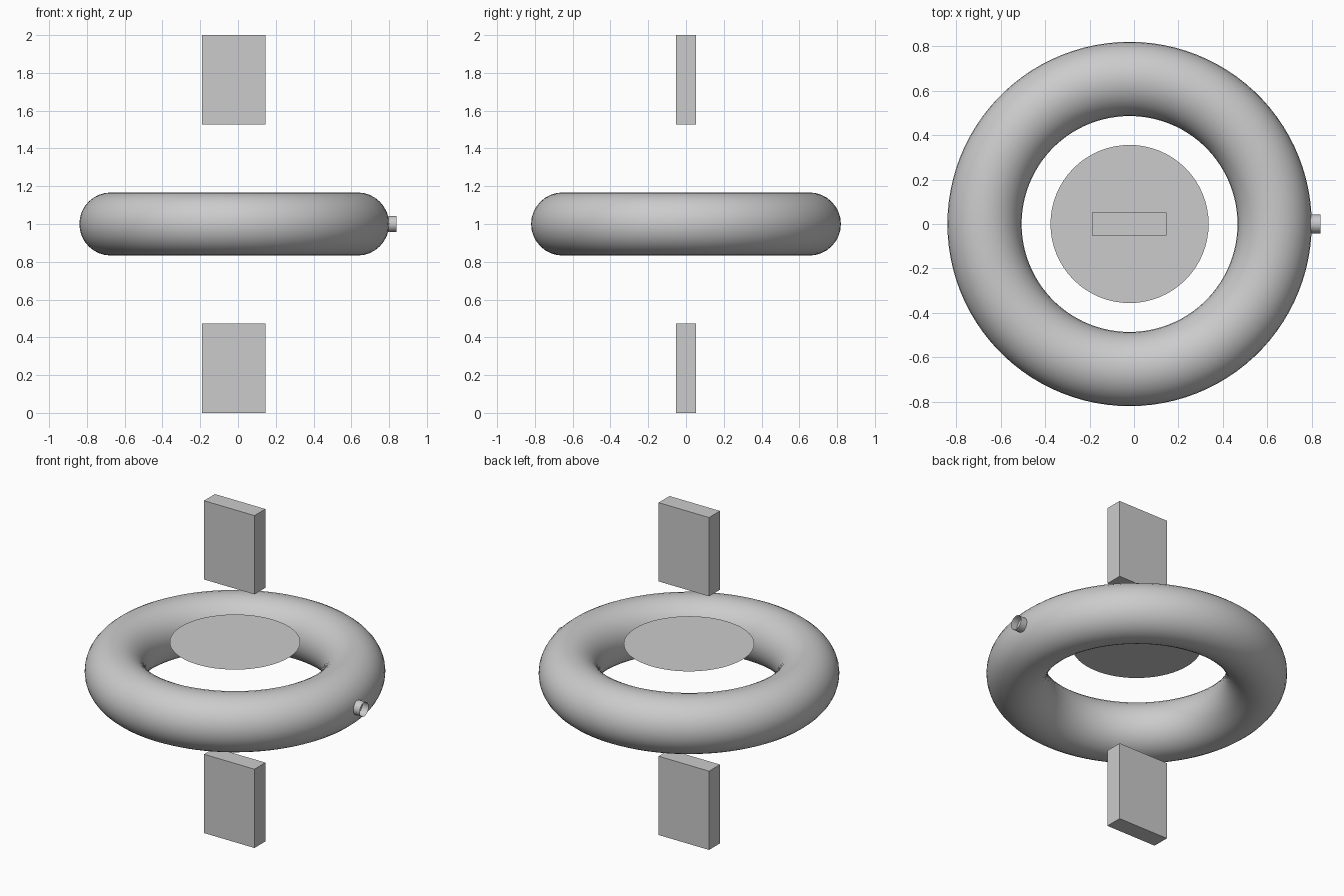
import bpy
from math import pi

if "Cube" in bpy.data.objects:
    bpy.data.objects.remove(bpy.data.objects["Cube"])

CX = -0.02  # shared axis of the watch body


def finish(name, smooth=True):
    obj = bpy.context.object
    obj.name = name
    if smooth:
        bpy.ops.object.shade_smooth_by_angle()
    return obj


# Round case ring
bpy.ops.mesh.primitive_torus_add(location=(CX, 0, 1), major_radius=0.653, minor_radius=0.167,
                                 major_segments=100, minor_segments=32)
finish("case_ring")

# Flat dial floating level with the top of the ring
bpy.ops.mesh.primitive_circle_add(vertices=64, radius=0.356, fill_type='NGON', location=(CX, 0, 1.175))
finish("dial", smooth=False)

# Two strap pieces, above and below the case
for name, side in (("upper_strap", 1), ("lower_strap", -1)):
    bpy.ops.mesh.primitive_cube_add(size=1, location=(CX - 0.002, 0, 1 + side * 0.763))
    strap = finish(name, smooth=False)
    strap.dimensions = (0.336, 0.104, 0.474)
    bpy.ops.object.transform_apply(location=False, rotation=False, scale=True)

# Open crown tube on the right side
bpy.ops.mesh.primitive_cylinder_add(vertices=32, radius=0.042, depth=0.082, end_fill_type='NOTHING',
                                    location=(0.799, 0, 1), rotation=(0, pi / 2, 0))
finish("crown")
